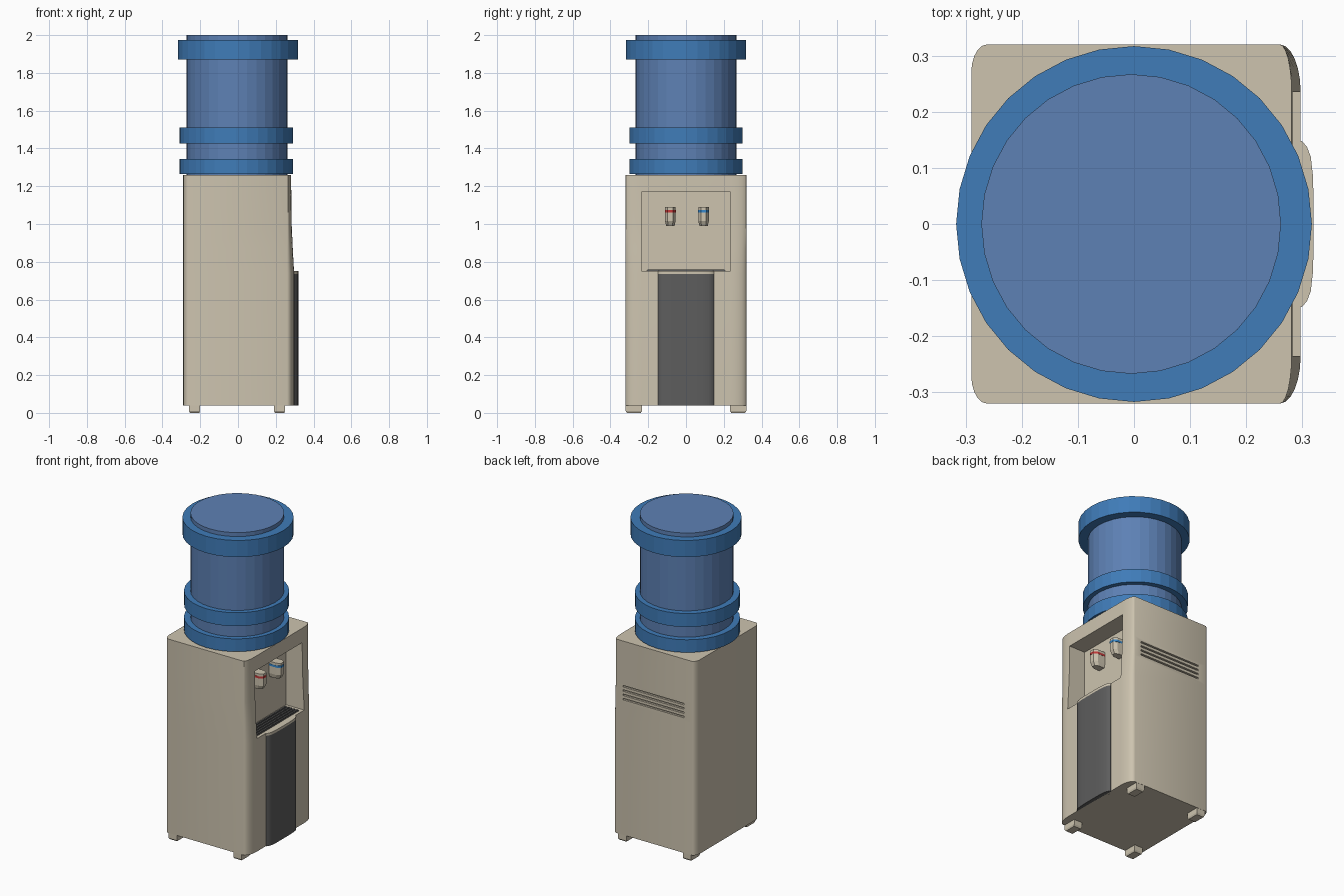
import bpy, bmesh, math

if "Cube" in bpy.data.objects:
    bpy.data.objects.remove(bpy.data.objects["Cube"])


def material(name, rgb):
    m = bpy.data.materials.new(name)
    m.diffuse_color = (*rgb, 1)
    m.use_nodes = True
    m.node_tree.nodes["Principled BSDF"].inputs["Base Color"].default_value = m.diffuse_color
    return m


BEIGE = material("beige", (0.61, 0.55, 0.43))
DARK = material("dark_grey", (0.11, 0.11, 0.11))
BOTTLE = material("bottle_blue", (0.11, 0.22, 0.46))
RING = material("ring_blue", (0.05, 0.20, 0.48))
RED = material("hot_red", (0.55, 0.04, 0.04))
BLUE = material("cold_blue", (0.04, 0.25, 0.60))


def loft(name, sections, mat):
    """Closed solid through equal-length rings of points."""
    bm = bmesh.new()
    rings = [[bm.verts.new(p) for p in s] for s in sections]
    n = len(rings[0])
    for a, b in zip(rings, rings[1:]):
        for i in range(n):
            j = (i + 1) % n
            bm.faces.new((a[i], a[j], b[j], b[i]))
    bm.faces.new(rings[0][::-1])
    bm.faces.new(rings[-1])
    bmesh.ops.recalc_face_normals(bm, faces=bm.faces[:])
    me = bpy.data.meshes.new(name)
    bm.to_mesh(me)
    bm.free()
    ob = bpy.data.objects.new(name, me)
    bpy.context.collection.objects.link(ob)
    if mat:
        me.materials.append(mat)
    return ob


def prism(name, outline, z0, z1, mat):
    return loft(name, [[(x, y, z) for x, y in outline] for z in (z0, z1)], mat)


def box(name, x0, x1, y0, y1, z0, z1, mat=None):
    return prism(name, [(x0, y0), (x1, y0), (x1, y1), (x0, y1)], z0, z1, mat)


def activate(ob):
    bpy.ops.object.select_all(action='DESELECT')
    ob.select_set(True)
    bpy.context.view_layer.objects.active = ob


def cut(ob, cutter):
    cutter.hide_render = True
    m = ob.modifiers.new("cut", 'BOOLEAN')
    m.operation, m.object, m.solver = 'DIFFERENCE', cutter, 'EXACT'
    activate(ob)
    bpy.ops.object.modifier_apply(modifier=m.name)
    bpy.data.objects.remove(cutter)


def smooth(ob):
    activate(ob)
    bpy.ops.object.shade_smooth_by_angle(angle=math.radians(30))


# Cabinet: rounded cross-section whose tap side leans back above the tray
def cabinet_outline(front):
    half = []
    for k in range(7):
        a = math.pi / 2 * k / 6
        half.append((0.26 + (front - 0.26) * math.cos(a), 0.235 + 0.085 * math.sin(a)))
    for k in range(6):
        a = math.pi / 2 * (1 + k / 5)
        half.append((-0.262 + 0.028 * math.cos(a), 0.27 + 0.05 * math.sin(a)))
    return half + [(x, -y) for x, y in reversed(half)]


levels = [(0.04, 0.297), (0.74, 0.297), (0.87, 0.29), (1.0, 0.284), (1.26, 0.281)]
cabinet = loft("cabinet", [[(x, y, z) for x, y in cabinet_outline(f)] for z, f in levels], BEIGE)

# Tap recess and back ventilation slots
cut(cabinet, box("recess_cutter", 0.17, 0.4, -0.235, 0.235, 0.75, 1.17))
for k in range(4):
    z = 0.89 + 0.027 * k
    cut(cabinet, box("vent_cutter", -0.21, 0.215, 0.308, 0.4, z, z + 0.01))
smooth(cabinet)

# Bulging dark door panel with a beige lip above
side = [(0.28, 0.15), (0.299, 0.148), (0.308, 0.138), (0.315, 0.12), (0.319, 0.085), (0.32, 0.04)]
bulge = side + [(x, -y) for x, y in reversed(side)]
smooth(prism("door_panel", bulge, 0.04, 0.735, DARK))
smooth(prism("tray_lip", bulge, 0.735, 0.75, BEIGE))

# Drip tray with slats
box("drip_tray", 0.18, 0.278, -0.21, 0.21, 0.745, 0.753, DARK)
for k in range(5):
    x = 0.184 + 0.02 * k
    box("tray_slat", x, x + 0.01, -0.205, 0.205, 0.753, 0.759, DARK)


# Taps: wedge-fronted blocks with a tapered nozzle and a coloured band
def tap(name, y, colour):
    def section(z, w, front):
        return [(0.165, y - w, z), (front - 0.022, y - w, z), (front, y - w * 0.5, z),
                (front, y + w * 0.5, z), (front - 0.022, y + w, z), (0.165, y + w, z)]
    loft(name, [section(0.99, 0.022, 0.232), section(1.015, 0.028, 0.245),
                section(1.09, 0.028, 0.245)], BEIGE)
    loft(name + "_band", [section(z, 0.029, 0.2465) for z in (1.062, 1.075)], colour)


tap("hot_tap", -0.083, RED)
tap("cold_tap", 0.093, BLUE)

# Feet
for sx, x in (("left", -0.23), ("right", 0.22)):
    for sy, y in (("front", -0.276), ("back", 0.276)):
        rings = []
        for z, s in ((0, 0.85), (0.01, 1), (0.045, 1)):
            rings.append([(x + i * 0.029 * s, y + j * 0.043 * s, z)
                          for i, j in ((-1, -1), (1, -1), (1, 1), (-1, 1))])
        loft(f"{sy}_{sx}_foot", rings, BEIGE)


# Bottle and its rings
def disc(name, cx, r, z0, z1, mat):
    pts = [(cx + r * math.cos(math.tau * k / 32), r * math.sin(math.tau * k / 32)) for k in range(32)]
    return prism(name, pts, z0, z1, mat)


disc("bottle", -0.005, 0.267, 1.255, 2.0, BOTTLE)
disc("lower_ring", -0.01, 0.30, 1.265, 1.345, RING)
disc("middle_ring", -0.01, 0.30, 1.425, 1.51, RING)
disc("top_ring", 0.0, 0.317, 1.87, 1.975, RING)
